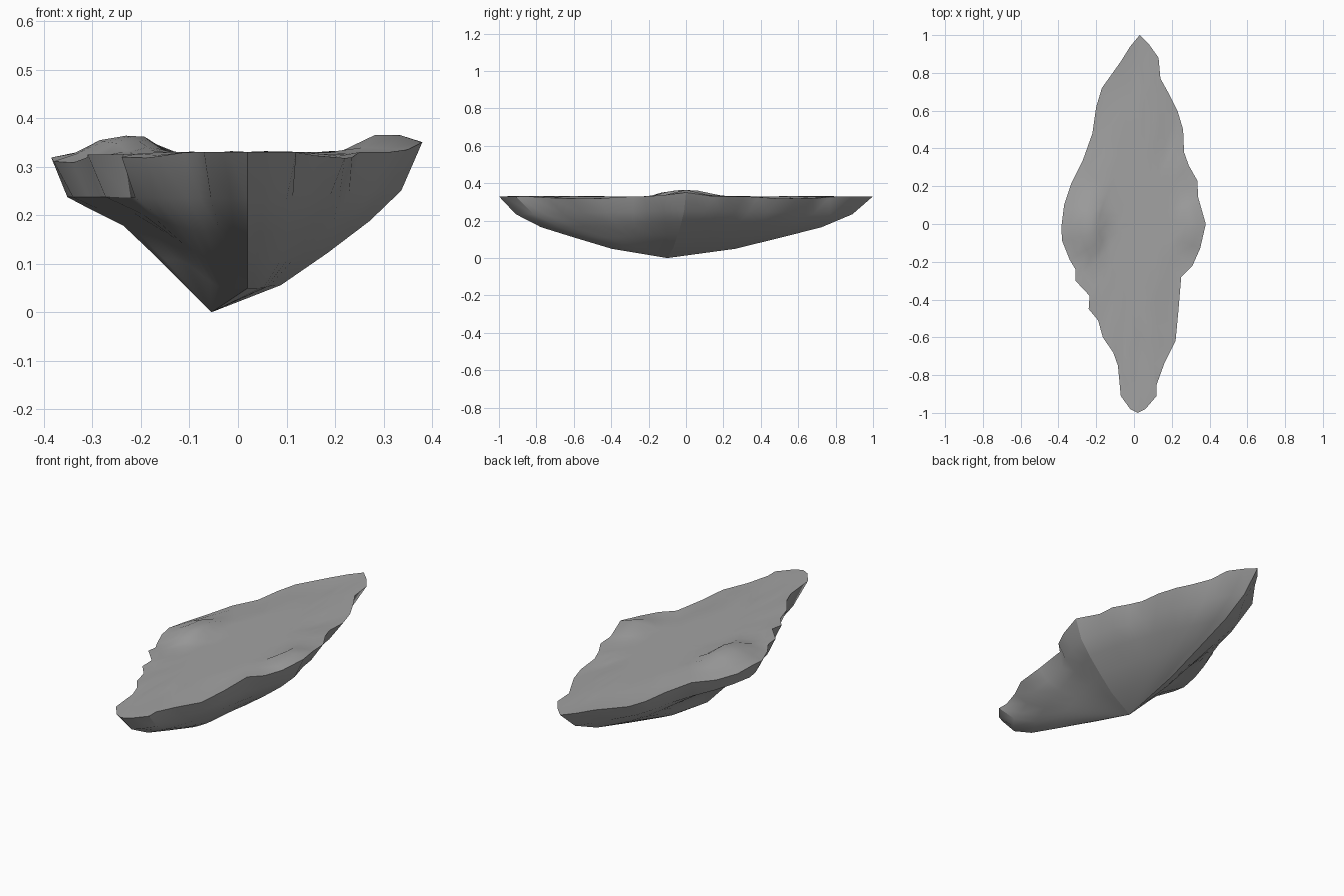
import bpy
import bmesh
import math
import random
from mathutils import Vector

random.seed(4)
if "Cube" in bpy.data.objects:
    bpy.data.objects.remove(bpy.data.objects["Cube"], do_unlink=True)

# Ragged shoreline in four stretches, each starting at a hull corner
back_to_left = [(.03, 1), (-.02, .94), (-.07, .86), (-.17, .72), (-.2, .62), (-.22, .48),
                (-.27, .34), (-.33, .22), (-.37, .1)]
left_to_front = [(-.385, -.02), (-.38, -.09), (-.34, -.19), (-.31, -.24), (-.31, -.3),
                 (-.235, -.38), (-.24, -.45), (-.19, -.51), (-.165, -.6),
                 (-.11, -.68), (-.085, -.75), (-.07, -.91), (-.02, -.98)]
front_to_right = [(.02, -1), (.06, -.98), (.12, -.91), (.12, -.85), (.16, -.74),
                  (.22, -.62), (.235, -.46), (.25, -.28), (.31, -.22), (.35, -.13)]
right_to_back = [(.38, 0), (.34, .14), (.335, .23), (.29, .31), (.265, .38), (.26, .5),
                 (.23, .6), (.19, .68), (.14, .77), (.13, .88), (.08, .95)]
stretches = [back_to_left, left_to_front, front_to_right, right_to_back]

KEEL = Vector((-.055, -.1, 0))
DECK = .33


def smoothstep(a, b, v):
    t = min(1, max(0, (v - a) / (b - a)))
    return t * t * (3 - 2 * t)


def deck_height(x, y):
    """Flat deck with a mound on each side, steep toward the middle."""
    left = .034 * smoothstep(-.15, -.2, x) * smoothstep(.24, .02, abs(y))
    left -= .045 * smoothstep(-.25, -.385, x) * smoothstep(.4, .1, abs(y))
    right = .035 * smoothstep(.22, .27, x) * smoothstep(.17, 0, abs(y + .01))
    right -= .014 * smoothstep(.32, .38, x) * smoothstep(.2, 0, abs(y))
    edge_sag = -.012 * smoothstep(.3, .5, abs(y)) * smoothstep(.9, .7, abs(y))
    return DECK + left + right + edge_sag * smoothstep(.1, .2, abs(x))


def smoothed(stretch, end):
    """Soften a stretch of shoreline while keeping its corners."""
    pts = [Vector(p) for p in stretch + [end]]
    for _ in range(10):
        pts = [pts[0]] + [(a + 2 * b + c) / 4 for a, b, c in
                          zip(pts, pts[1:], pts[2:])] + [pts[-1]]
    return pts[:-1]


rim, soft, corners = [], [], []
for i, stretch in enumerate(stretches):
    corners.append(len(rim))
    rim += [Vector(p) for p in stretch]
    soft += smoothed(stretch, stretches[(i + 1) % 4][0])

bm = bmesh.new()
count = len(rim)


def bridge(upper, lower):
    for i in range(count):
        j = (i + 1) % count
        bm.faces.new((upper[i], lower[i], lower[j], upper[j]))


def cap(ring, point, up):
    tip = bm.verts.new(point)
    for i in range(count):
        a, b = ring[i], ring[(i + 1) % count]
        bm.faces.new((a, b, tip) if up else (b, a, tip))
    return tip


shore = [bm.verts.new((p.x, p.y, deck_height(p.x, p.y))) for p in rim]

# Deck: rings shrinking toward the middle
previous = shore
for scale in (.88, .74, .6, .5, .4, .2):
    ring = []
    for p, s in zip(rim, soft):
        q = p.lerp(s, 1 - scale) * scale
        bump = random.uniform(-.006, .003) if scale > .7 else 0
        ring.append(bm.verts.new((q.x, q.y, deck_height(q.x, q.y) + bump)))
    bridge(ring, previous)
    previous = ring
cap(previous, (0, 0, DECK), True)

# Underside: rings narrowing to the keel point, each with its height
# along the keel, on the left shelf and on the right flank
rings = [shore]
for scale, keel_z, left_z, right_z in ((.9, .71, .72, .76), (.75, .5, .64, .57),
                                       (.55, .33, .54, .37), (.33, .15, .33, .17)):
    ring = []
    for p, s in zip(rim, soft):
        q = p.lerp(s, min(1, 4 * (1 - scale)))
        z = keel_z + (left_z - keel_z) * smoothstep(-.08, -.32, q.x)
        z += (right_z - keel_z) * smoothstep(.1, .34, q.x)
        centre_x = KEEL.x + .075 * max(0, -q.y)
        x = centre_x + (q.x - centre_x) * scale
        y = KEEL.y + (q.y - KEEL.y) * scale
        ring.append(bm.verts.new((x, y, z * DECK)))
    bridge(rings[-1], ring)
    rings.append(ring)
keel_point = cap(rings[-1], KEEL, False)

# Sharp ridges from the back, front and right corners to the keel point
for corner in (corners[0], corners[2], corners[3]):
    ridge = [ring[corner] for ring in rings] + [keel_point]
    for a, b in zip(ridge, ridge[1:]):
        bm.edges.get((a, b)).smooth = False

bmesh.ops.recalc_face_normals(bm, faces=bm.faces)
mesh = bpy.data.meshes.new("floating_rock")
bm.to_mesh(mesh)
bm.free()
rock = bpy.data.objects.new("floating_rock", mesh)
bpy.context.collection.objects.link(rock)

# Plain grey stone
stone = bpy.data.materials.new("grey_stone")
stone.use_nodes = True
colour = (.36, .36, .36, 1)
stone.diffuse_color = colour
stone.node_tree.nodes["Principled BSDF"].inputs["Base Color"].default_value = colour
mesh.materials.append(stone)

bpy.ops.object.select_all(action='DESELECT')
rock.select_set(True)
bpy.context.view_layer.objects.active = rock
bpy.ops.object.shade_smooth_by_angle(angle=math.radians(35), keep_sharp_edges=True)
